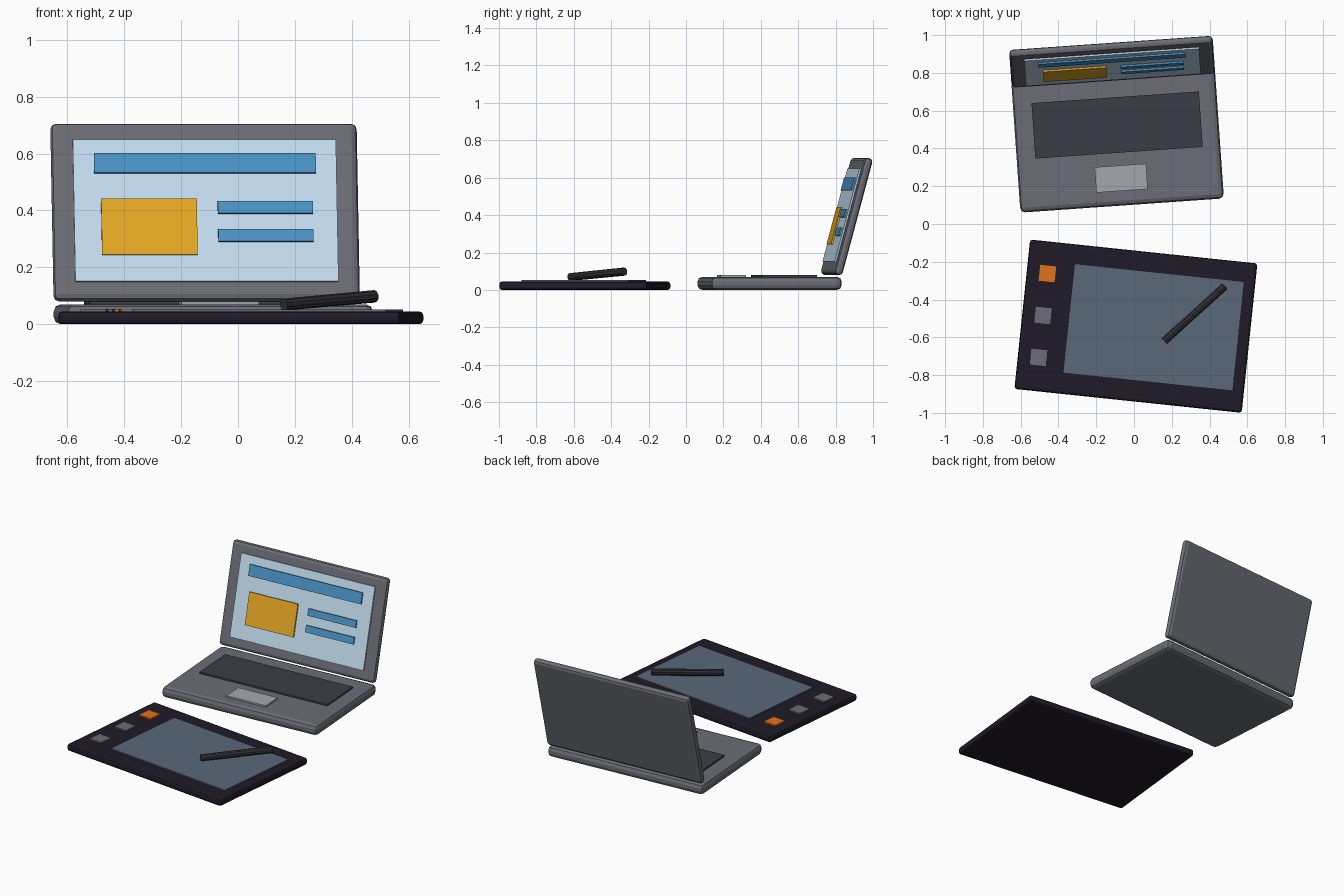
import bpy, bmesh
from math import radians
from mathutils import Matrix, Vector

if "Cube" in bpy.data.objects:
    bpy.data.objects.remove(bpy.data.objects["Cube"])


def material(name, rgb):
    m = bpy.data.materials.new(name)
    m.diffuse_color = (*rgb, 1)
    m.use_nodes = True
    m.node_tree.nodes["Principled BSDF"].inputs["Base Color"].default_value = m.diffuse_color
    return m


CASE = material("case_grey", (.15, .155, .18))
KEYS = material("dark_grey", (.042, .047, .058))
PAD = material("light_grey", (.38, .39, .43))
GLASS = material("pale_blue", (.56, .74, .88))
BLUE = material("blue", (.07, .3, .58))
YELLOW = material("yellow", (.8, .4, .017))
BLACK = material("black", (.014, .011, .021))
SLATE = material("slate", (.1, .14, .19))
ORANGE = material("orange", (.75, .16, .013))
INK = material("pen_grey", (.03, .03, .035))


def finish(name, bm, frame, mat):
    mesh = bpy.data.meshes.new(name)
    bm.to_mesh(mesh)
    bm.free()
    mesh.materials.append(mat)
    ob = bpy.data.objects.new(name, mesh)
    ob.matrix_world = frame
    bpy.context.collection.objects.link(ob)
    return ob


def box(name, frame, center, size, mat, bevel=0):
    bm = bmesh.new()
    bmesh.ops.create_cube(bm, size=1)
    bmesh.ops.scale(bm, vec=size, verts=bm.verts)
    ob = finish(name, bm, frame @ Matrix.Translation(center), mat)
    if bevel:
        mod = ob.modifiers.new("bevel", 'BEVEL')
        mod.width = bevel
        mod.segments = 2
    return ob


def placed(x, y, z, angle, axis):
    return Matrix.Translation((x, y, z)) @ Matrix.Rotation(radians(angle), 4, axis)


# Laptop base, keyboard and touchpad
laptop = placed(-.087, .447, 0, 4, 'Z')
box("laptop_base", laptop, (0, 0, .035), (1.08, .70, .07), CASE, .025)
box("keyboard", laptop, (.003, .077, .071), (.888, .294, .018), KEYS)
box("touchpad", laptop, (.005, -.205, .071), (.273, .135, .018), PAD)

# Lid leaning back, with its screen and raised panels
lid = laptop @ placed(0, .413, .3925, -15, 'X')
box("laptop_lid", lid, (0, 0, 0), (1.08, .045, .646), CASE, .02)
box("laptop_screen", lid, (0, -.025, 0), (.928, .013, .516), GLASS)
for name, x, z, w, h, mat in (
        ("header_bar", 0, .170, .782, .071, BLUE),
        ("picture_panel", -.2, -.061, .337, .204, YELLOW),
        ("upper_text_bar", .21, .009, .335, .044, BLUE),
        ("lower_text_bar", .21, -.093, .335, .044, BLUE)):
    box(name, lid, (x, -.035, z), (w, .012, h), mat)

# Drawing tablet with active area and side buttons
tablet = placed(.01, -.541, 0, -6, 'Z')
box("tablet_body", tablet, (0, 0, .0225), (1.21, .795, .045), BLACK, .014)
box("tablet_surface", tablet, (.094, .004, .046), (.899, .577, .013), SLATE)
for i, mat in enumerate((ORANGE, CASE, CASE)):
    box(f"tablet_button_{i + 1}", tablet, (-.495, .228 - .223 * i, .047),
        (.09, .09, .014), mat)

# Pen resting at a slight tilt
a, b = Vector((.161, -.619, .069)), Vector((.48, -.33, .098))
bm = bmesh.new()
bmesh.ops.create_cone(bm, cap_ends=True, segments=10, radius1=.021,
                      radius2=.022, depth=(b - a).length)
aim = (b - a).to_track_quat('Z', 'Y').to_matrix().to_4x4()
finish("pen", bm, Matrix.Translation((a + b) / 2) @ aim, INK)
